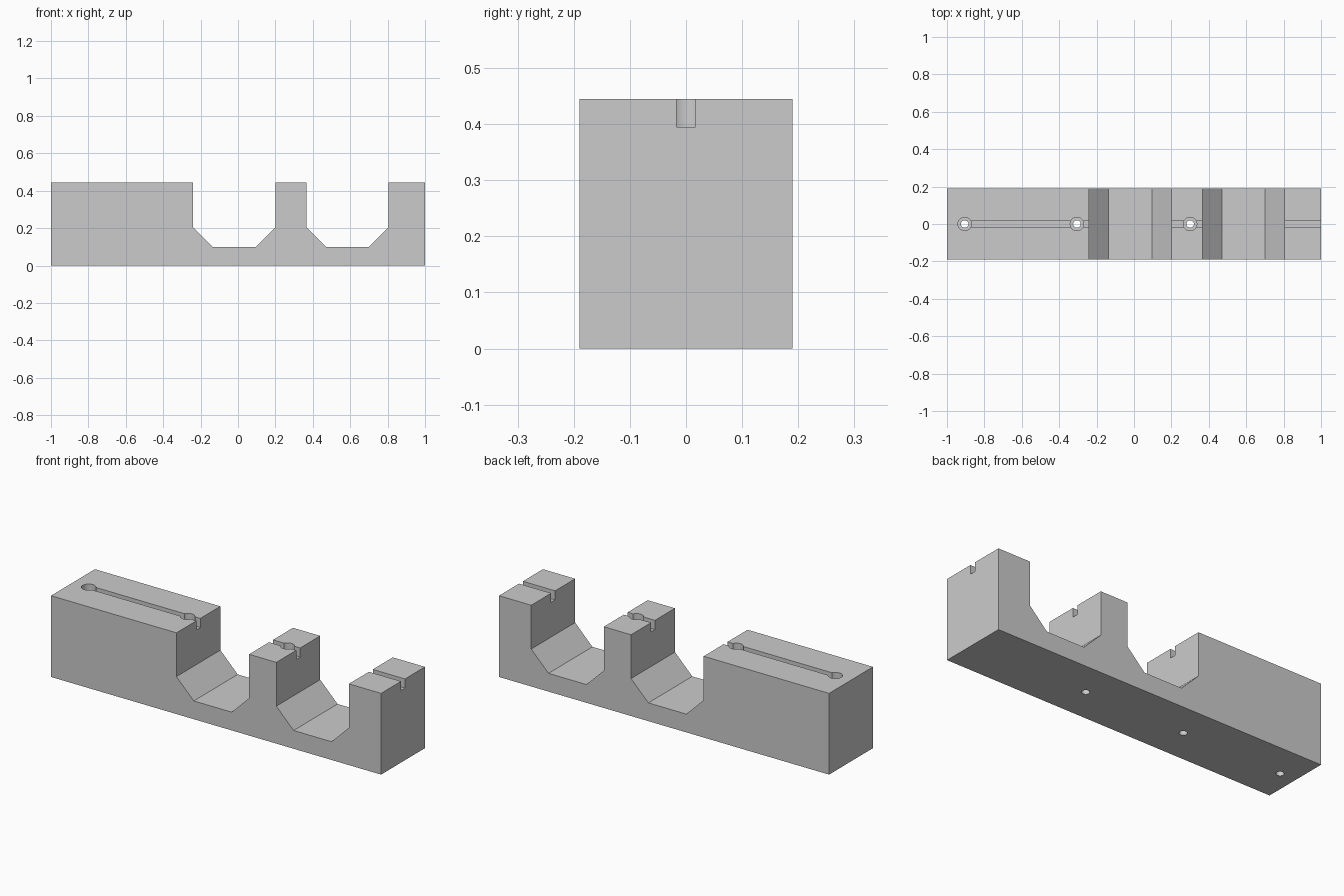
import bpy
import bmesh

HEIGHT, HALF_DEPTH = 0.445, 0.19
HOLES = (-0.905, -0.305, 0.3)

if "Cube" in bpy.data.objects:
    bpy.data.objects.remove(bpy.data.objects["Cube"], do_unlink=True)

grey = bpy.data.materials.new("plain grey")
grey.use_nodes = True
colour = (0.6, 0.6, 0.6, 1)
grey.diffuse_color = colour
grey.node_tree.nodes["Principled BSDF"].inputs["Base Color"].default_value = colour


def notch(cx):
    """Chamfered U-shaped cutout, listed from right to left."""
    return [(cx + 0.22, HEIGHT), (cx + 0.22, 0.205), (cx + 0.115, 0.1),
            (cx - 0.115, 0.1), (cx - 0.22, 0.205), (cx - 0.22, HEIGHT)]


# Block body: side profile extruded through the depth
profile = [(-1, HEIGHT), (-1, 0), (1, 0), (1, HEIGHT)] + notch(0.585) + notch(-0.02)
bm = bmesh.new()
face = bm.faces.new([bm.verts.new((x, -HALF_DEPTH, z)) for x, z in profile])
moved = bmesh.ops.extrude_face_region(bm, geom=[face])["geom"]
bmesh.ops.translate(bm, vec=(0, 2 * HALF_DEPTH, 0),
                    verts=[v for v in moved if isinstance(v, bmesh.types.BMVert)])
bmesh.ops.recalc_face_normals(bm, faces=bm.faces)
mesh = bpy.data.meshes.new("saddle_block")
bm.to_mesh(mesh)
bm.free()
block = bpy.data.objects.new("saddle_block", mesh)
bpy.context.collection.objects.link(block)
mesh.materials.append(grey)


def cut(cutter, name):
    cutter.name = name
    cutter.hide_render = True
    cutter.data.materials.append(grey)
    mod = block.modifiers.new(name, "BOOLEAN")
    mod.operation = "DIFFERENCE"
    mod.solver = "EXACT"
    mod.object = cutter
    bpy.context.view_layer.objects.active = block
    bpy.ops.object.modifier_apply(modifier=name)
    bpy.data.objects.remove(cutter, do_unlink=True)


def cut_cylinder(x, radius, bottom, name):
    top = HEIGHT + 0.1
    bpy.ops.mesh.primitive_cylinder_add(vertices=40, radius=radius, depth=top - bottom,
                                        location=(x, 0, (top + bottom) / 2))
    cut(bpy.context.object, name)


# Wire channel along the top, open at the +x end
start, end, floor = HOLES[0], 1.1, 0.395
bpy.ops.mesh.primitive_cube_add(size=1, location=((start + end) / 2, 0, floor + 0.1))
channel = bpy.context.object
channel.scale = (end - start, 0.034, 0.2)
bpy.context.view_layer.update()
cut(channel, "channel_cutter")

# Counterbored screw holes
for x in HOLES:
    cut_cylinder(x, 0.036, 0.345, "counterbore_cutter")
    cut_cylinder(x, 0.02, -0.1, "screw_hole_cutter")

# Smooth the bores, keep hard edges
bpy.ops.object.select_all(action="DESELECT")
block.select_set(True)
bpy.context.view_layer.objects.active = block
bpy.ops.object.shade_smooth_by_angle(angle=0.5)
